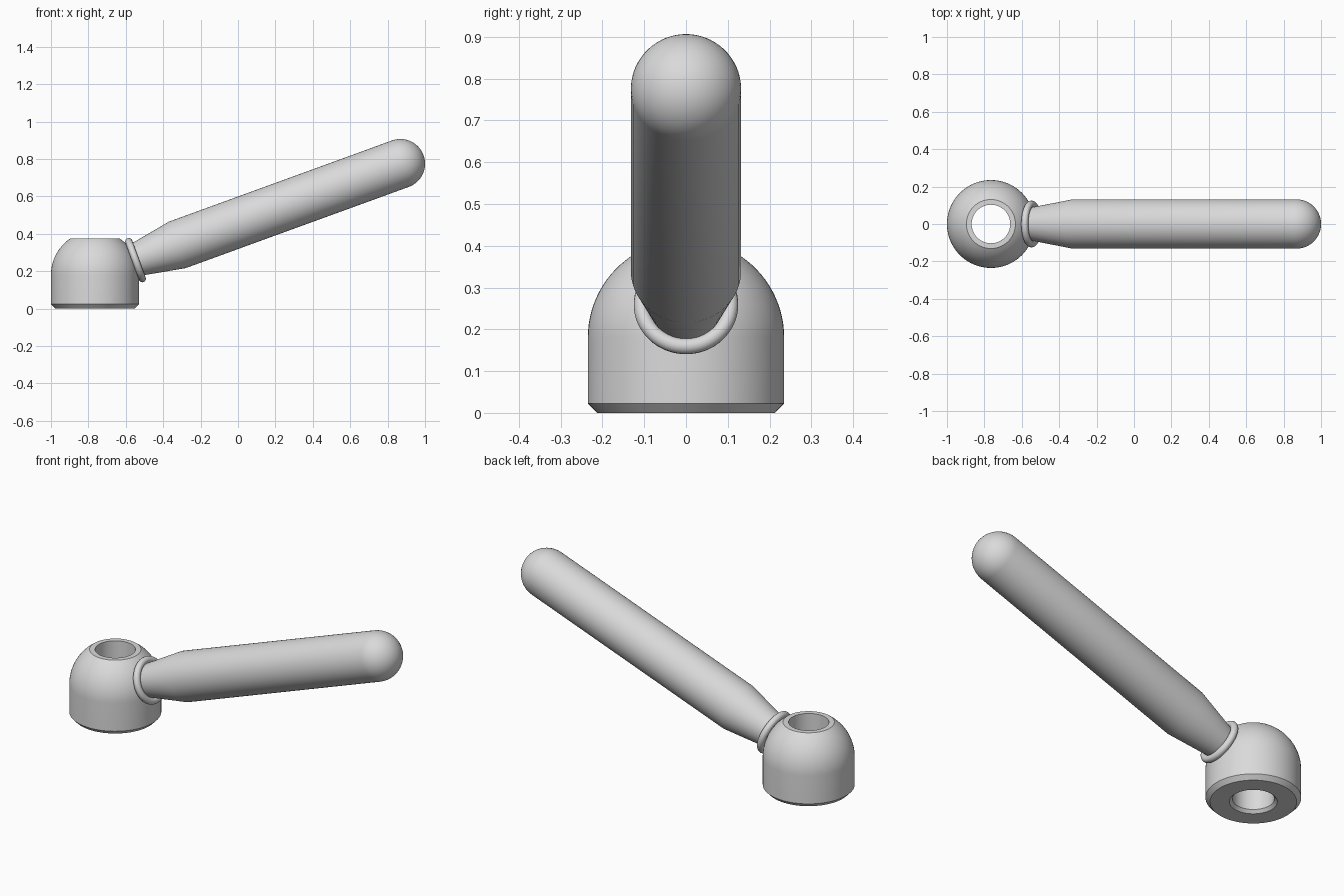
import bpy, bmesh, math
from mathutils import Matrix, Vector

if "Cube" in bpy.data.objects:
    bpy.data.objects.remove(bpy.data.objects["Cube"])

TILT = math.radians(20)
HUB_X, DOME_Z, HUB_R = -0.765, 0.18, 0.235
SEGMENTS = 64

grey = bpy.data.materials.new("light grey metal")
grey.diffuse_color = (0.7, 0.7, 0.7, 1)
grey.use_nodes = True
grey.node_tree.nodes["Principled BSDF"].inputs["Base Color"].default_value = grey.diffuse_color


def arc(cx, cz, r, start, end, n):
    """Points (radius, height) along an arc, angles in degrees."""
    return [(cx + r * math.cos(math.radians(start + (end - start) * i / n)),
             cz + r * math.sin(math.radians(start + (end - start) * i / n)))
            for i in range(n + 1)]


def lathe(name, profile, matrix, closed=False):
    """Spin a (radius, height) profile about local z, then place it."""
    bm = bmesh.new()
    pts = profile + profile[:1] if closed else profile
    verts = [bm.verts.new((max(r, 0), 0, z)) for r, z in pts]
    edges = [bm.edges.new(pair) for pair in zip(verts, verts[1:])]
    bmesh.ops.spin(bm, geom=verts + edges, cent=(0, 0, 0), axis=(0, 0, 1),
                   angle=2 * math.pi, steps=SEGMENTS)
    bmesh.ops.remove_doubles(bm, verts=bm.verts, dist=1e-5)
    bmesh.ops.dissolve_degenerate(bm, edges=bm.edges, dist=1e-6)
    bmesh.ops.recalc_face_normals(bm, faces=bm.faces)
    mesh = bpy.data.meshes.new(name)
    bm.to_mesh(mesh)
    bm.free()
    mesh.materials.append(grey)
    obj = bpy.data.objects.new(name, mesh)
    bpy.context.collection.objects.link(obj)
    obj.matrix_world = matrix
    bpy.ops.object.select_all(action='DESELECT')
    obj.select_set(True)
    bpy.context.view_layer.objects.active = obj
    bpy.ops.object.shade_smooth_by_angle(angle=math.radians(25))
    return obj


# Domed hub with a flat top, chamfered foot and through bore
top_angle = math.degrees(math.asin((0.375 - DOME_Z) / HUB_R))
hub = [(0.118, 0), (0.213, 0), (HUB_R, 0.023)]
hub += arc(0, DOME_Z, HUB_R, 0, top_angle, 14)
hub += [(0.103, 0.375), (0.103, 0.016)]
lathe("hub", hub, Matrix.Translation((HUB_X, 0, 0)), closed=True)

# The lever axis starts at the dome centre and rises to the right
lever = (Matrix.Translation((HUB_X, 0, DOME_Z))
         @ Matrix.Rotation(math.pi / 2 - TILT, 4, 'Y'))

# Handle: tapered neck, straight grip, round end
handle = [(0, 0.2), (0.083, 0.2), (0.132, 0.468)]
handle += arc(0, 1.738, 0.132, 0, 90, 14)
lathe("handle", handle, lever)

# Round collar where the neck meets the hub
collar = arc(0.106, 0.231, 0.019, 0, 360, 16)[:-1]
lathe("collar", collar, lever, closed=True)
